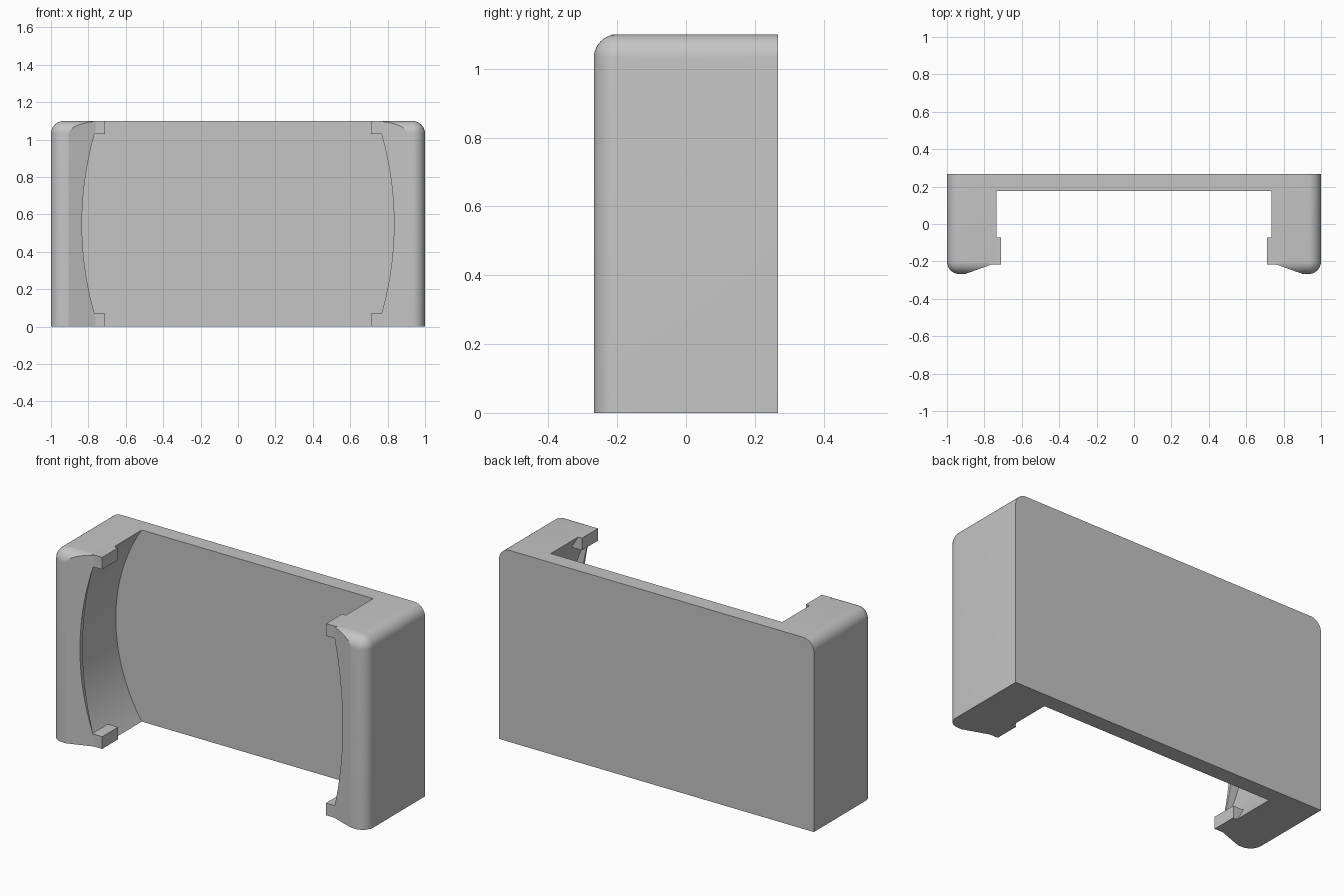
import bpy, bmesh, math
from mathutils import Vector

if "Cube" in bpy.data.objects:
    bpy.data.objects.remove(bpy.data.objects["Cube"], do_unlink=True)

HEIGHT, FRONT, BACK = 1.1, -0.268, 0.268
MID = HEIGHT / 2
LIP = -0.217            # plane where the cavity stops behind the front lips

grey = bpy.data.materials.new("plain grey")
grey.use_nodes = True
colour = (0.56, 0.56, 0.56, 1)
grey.diffuse_color = colour
grey.node_tree.nodes["Principled BSDF"].inputs["Base Color"].default_value = colour


def finish(name, bm):
    bmesh.ops.recalc_face_normals(bm, faces=bm.faces)
    mesh = bpy.data.meshes.new(name)
    bm.to_mesh(mesh)
    bm.free()
    mesh.materials.append(grey)
    obj = bpy.data.objects.new(name, mesh)
    bpy.context.collection.objects.link(obj)
    return obj


def box(x0, x1, y0, y1, z0, z1):
    bm = bmesh.new()
    bmesh.ops.create_cube(bm, size=1)
    for v in bm.verts:
        v.co = Vector((x1 if v.co.x > 0 else x0,
                       y1 if v.co.y > 0 else y0,
                       z1 if v.co.z > 0 else z0))
    return bm


def prism(name, points, offset):
    # Closed solid: two caps joined by a ring of quads
    bm = bmesh.new()
    near = [bm.verts.new(p) for p in points]
    far = [bm.verts.new(Vector(p) + Vector(offset)) for p in points]
    bm.faces.new(near)
    bm.faces.new(far[::-1])
    for i in range(len(points)):
        bm.faces.new((near[i - 1], near[i], far[i], far[i - 1]))
    return finish(name, bm)


def bowed_cutter(name, half_width, radius, y0, y1, steps=48):
    # Opening with two outward bowed sides, extruded along the depth
    side = []
    for i in range(steps + 1):
        z = -0.05 + (HEIGHT + 0.1) * i / steps
        side.append((half_width - radius + math.sqrt(radius ** 2 - (z - MID) ** 2), z))
    outline = [(x, y0, z) for x, z in side] + [(-x, y0, z) for x, z in reversed(side)]
    return prism(name, outline, (0, y1 - y0, 0))


def cut(target, cutter):
    cutter.hide_render = True
    mod = target.modifiers.new("cut", 'BOOLEAN')
    mod.operation, mod.solver, mod.object = 'DIFFERENCE', 'EXACT', cutter
    bpy.context.view_layer.objects.active = target
    bpy.ops.object.modifier_apply(modifier=mod.name)
    bpy.data.objects.remove(cutter, do_unlink=True)


# Block with rounded front, top and side edges; back and base stay sharp
bm = box(-1, 1, FRONT, BACK, 0, HEIGHT)
rounded = []
for e in bm.edges:
    c = (e.verts[0].co + e.verts[1].co) / 2
    top, front, side = c.z > HEIGHT - 0.01, c.y < FRONT + 0.01, abs(c.x) > 0.99
    if top + front + side == 2 and not (c.z < 0.01 or c.y > BACK - 0.01):
        rounded.append(e)
bmesh.ops.bevel(bm, geom=rounded, offset=0.068, segments=10, profile=0.5, affect='EDGES')
arms = finish("side_arms", bm)

# Bowed cavity and the narrower opening between the front lips
cut(arms, bowed_cutter("cavity_cutter", 0.9, 1.0, LIP, 0.5))
cut(arms, bowed_cutter("opening_cutter", 0.834, 1.75, -0.5, LIP + 0.01))

# Slanted inner faces on the front of both arms
for s in (-1, 1):
    cut(arms, prism("slant_cutter", [(s * 0.905, FRONT, -0.1), (s * 0.605, -0.161, -0.1),
                                     (s * 0.605, -0.4, -0.1), (s * 0.905, -0.4, -0.1)],
                    (0, 0, HEIGHT + 0.2)))

bpy.ops.object.select_all(action='DESELECT')
arms.select_set(True)
bpy.context.view_layer.objects.active = arms
bpy.ops.object.shade_smooth_by_angle(angle=math.radians(16))

# Flat plate closing the back of the cavity, its ends buried in the arms
finish("back_plate", box(-0.91, 0.91, 0.177, BACK, 0, HEIGHT))

# Small retaining tabs at the top and base of each arm
for side, s in (("left", 1), ("right", -1)):
    for level, z0 in (("lower", 0), ("upper", HEIGHT - 0.07)):
        x0, x1 = sorted((s * 0.711, s * 0.775))
        finish(f"{side}_{level}_tab", box(x0, x1, LIP, -0.072, z0, z0 + 0.07))
